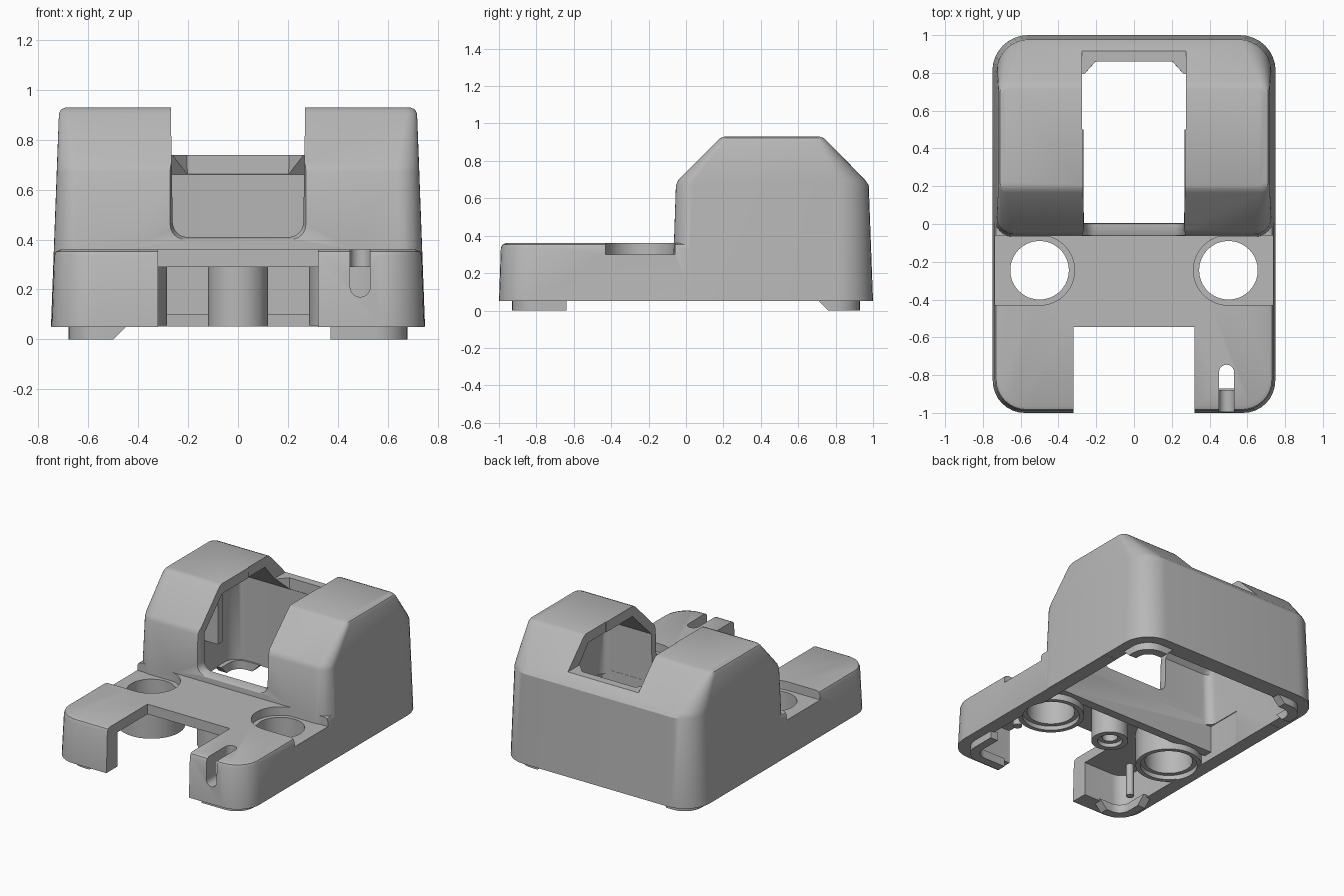
import bpy, bmesh, math

if "Cube" in bpy.data.objects:
    bpy.data.objects.remove(bpy.data.objects["Cube"], do_unlink=True)

grey = bpy.data.materials.new("light_grey_plastic")
grey.use_nodes = True
COLOUR = (0.48, 0.48, 0.48, 1)
grey.diffuse_color = COLOUR
grey.node_tree.nodes["Principled BSDF"].inputs["Base Color"].default_value = COLOUR


def loft(name, loops):
    """Closed solid skinned through loops with equal point counts."""
    bm = bmesh.new()
    rings = [[bm.verts.new(p) for p in loop] for loop in loops]
    n = len(rings[0])
    for a, b in zip(rings, rings[1:]):
        for i in range(n):
            j = (i + 1) % n
            bm.faces.new((a[i], a[j], b[j], b[i]))
    bm.faces.new(rings[0][::-1])
    bm.faces.new(rings[-1])
    bmesh.ops.recalc_face_normals(bm, faces=bm.faces[:])
    mesh = bpy.data.meshes.new(name)
    bm.to_mesh(mesh)
    bm.free()
    mesh.materials.append(grey)
    ob = bpy.data.objects.new(name, mesh)
    bpy.context.scene.collection.objects.link(ob)
    return ob


def rounded(z, hx, y0, y1, rf, rb, n=8):
    """Rounded rectangle with its own front and back corner radius."""
    pts = []
    corners = ((hx - rb, y1 - rb, rb), (rb - hx, y1 - rb, rb),
               (rf - hx, y0 + rf, rf), (hx - rf, y0 + rf, rf))
    for k, (cx, cy, r) in enumerate(corners):
        for i in range(n + 1):
            a = math.pi / 2 * (k + i / n)
            pts.append((cx + r * math.cos(a), cy + r * math.sin(a), z))
    return pts


def stack(name, slices):
    return loft(name, [rounded(*s) for s in slices])


def rect(x0, x1, y0, y1, z):
    return [(x0, y0, z), (x1, y0, z), (x1, y1, z), (x0, y1, z)]


def box(name, x, y, z):
    return loft(name, [rect(*x, *y, h) for h in z])


def cylinder(name, centre, r, span, axis="z", n=48):
    """Cylinder on z (centre is x, y) or on y (centre is x, z)."""
    def ring(t):
        out = []
        for i in range(n):
            a = 2 * math.pi * i / n
            u, v = centre[0] + r * math.cos(a), centre[1] + r * math.sin(a)
            out.append((u, v, t) if axis == "z" else (u, t, v))
        return out
    return loft(name, [ring(t) for t in span])


def combine(target, tool, op="DIFFERENCE"):
    """Bake a boolean into target and discard the tool."""
    mod = target.modifiers.new("join", "BOOLEAN")
    mod.operation, mod.solver, mod.object = op, "EXACT", tool
    deps = bpy.context.evaluated_depsgraph_get()
    mesh = bpy.data.meshes.new_from_object(target.evaluated_get(deps))
    target.modifiers.clear()
    target.data = mesh
    bpy.data.objects.remove(tool, do_unlink=True)


def window_section(y, hw, floor, r=0.06, n=6):
    """U-shaped opening, slightly wider at its top."""
    right = [(hw + 0.012, 1.2)]
    for i in range(n + 1):
        a = -math.pi / 2 * i / n
        right.append((hw - r + r * math.cos(a), floor + r + r * math.sin(a)))
    return [(x, y, z) for x, z in right + [(-x, z) for x, z in right[::-1]]]


# Low front deck with a softened top edge
housing = stack("housing", [
    (0.05, 0.748, -1.0, 0.6, 0.17, 0.05),
    (0.335, 0.738, -0.99, 0.6, 0.17, 0.05),
    (0.352, 0.730, -0.982, 0.59, 0.16, 0.05),
    (0.36, 0.712, -0.964, 0.58, 0.15, 0.05)])

# Round recesses that run out through the deck sides
for s in (-1, 1):
    combine(housing, cylinder("recess", (s * 0.5, -0.245), 0.185, (0.3, 0.6), n=64))
    combine(housing, box("recess_side", sorted((s * 0.5, s * 0.9)),
                         (-0.43, -0.06), (0.3, 0.6)))

# Tall rear body with sloping front and back shoulders
tower = stack("tower", [
    (0.051, 0.75, -0.075, 1.0, 0.10, 0.19),
    (0.67, 0.727, -0.054, 0.977, 0.09, 0.17),
    (0.70, 0.726, -0.040, 0.956, 0.09, 0.16),
    (0.905, 0.718, 0.165, 0.755, 0.045, 0.05),
    (0.922, 0.710, 0.184, 0.736, 0.04, 0.045),
    (0.93, 0.690, 0.205, 0.715, 0.03, 0.03)])
combine(housing, tower, "UNION")

# Hollow interior of tower and deck
combine(housing, stack("tower_cavity", [
    (-0.1, 0.655, 0.0, 0.885, 0.06, 0.1),
    (0.66, 0.635, 0.005, 0.862, 0.06, 0.1),
    (0.86, 0.625, 0.21, 0.69, 0.04, 0.04)]))
combine(housing, stack("deck_cavity", [
    (-0.1, 0.654, -0.88, 0.3, 0.1, 0.05),
    (0.29, 0.65, -0.88, 0.3, 0.1, 0.05)]))

# Central bay: flared front window, chamfered rear corners, lowered rear sill
combine(housing, loft("bay", [window_section(*s) for s in (
    (-0.3, 0.295, 0.38), (-0.072, 0.29, 0.385), (-0.06, 0.272, 0.4),
    (-0.03, 0.262, 0.41), (0.79, 0.262, 0.41), (0.86, 0.2, 0.41))]))
combine(housing, box("rear_sill", (-0.274, 0.274), (0.5, 1.2), (0.74, 1.3)))

# Front notch
combine(housing, box("notch", (-0.32, 0.32), (-1.2, -0.545), (-0.2, 1)))

# Cable slot down the front wall and along the deck
SX, SR = 0.49, 0.04
combine(housing, cylinder("slot_low", (SX, 0.21), SR, (-1.2, -0.84), "y"))
combine(housing, box("slot_front", (SX - SR, SX + SR), (-1.2, -0.84), (0.21, 0.6)))
combine(housing, box("slot_top", (SX - SR, SX + SR), (-1.1, -0.785), (0.25, 0.61)))
combine(housing, cylinder("slot_end", (SX, -0.785), SR, (0.24, 0.62)))

# Cross wall under the window
combine(housing, box("cross_wall", (-0.68, 0.68), (-0.06, 0.004), (0.1, 0.32)), "UNION")

# Sockets with through holes and a counterbore below
for s in (-1, 1):
    c = (s * 0.5, -0.245)
    combine(housing, box("socket_floor", sorted((s * 0.5, s * 0.7)),
                         (-0.45, -0.04), (0.26, 0.297)), "UNION")
    combine(housing, cylinder("socket", c, 0.215, (0.055, 0.298), n=64), "UNION")
    combine(housing, cylinder("socket_hole", c, 0.155, (-0.2, 0.5), n=64))
    combine(housing, cylinder("socket_step", c, 0.185, (-0.2, 0.085), n=64))

# Screw post between the sockets
post = (0, -0.245)
combine(housing, cylinder("post", post, 0.12, (0.052, 0.32)), "UNION")
combine(housing, cylinder("post_step", post, 0.08, (-0.2, 0.08)))
combine(housing, cylinder("post_bore", post, 0.05, (-0.2, 0.24)))

parts = [housing]

# Corner feet cut from a locating ring just inside the rim
feet = {
    "front_left_foot": [rect(0.37, 0.9, -1.1, -0.64, z) for z in (-0.1, 0.2)],
    "front_right_foot": [rect(-0.9, x, -1.1, y, z)
                         for x, y, z in ((-0.5, -0.7, 0), (-0.44, -0.64, 0.06))],
    "back_left_foot": [rect(x, 0.9, y, 1.1, z)
                       for x, y, z in ((0.5, 0.76, 0), (0.44, 0.7, 0.06))],
    "back_right_foot": [rect(-0.9, x, y, 1.1, z)
                        for x, y, z in ((-0.5, 0.76, 0), (-0.44, 0.7, 0.06))],
}
for name, region in feet.items():
    foot = stack(name, [(z, 0.68, -0.93, 0.93, 0.13, 0.13) for z in (0, 0.06)])
    combine(foot, stack("inside", [(z, 0.62, -0.87, 0.87, 0.08, 0.08)
                                   for z in (-0.1, 0.2)]))
    combine(foot, loft("corner", region), "INTERSECT")
    parts.append(foot)

# Pins under the deck and guide ribs inside the tower
parts.append(cylinder("right_pin", (-0.57, -0.72), 0.025, (0.06, 0.3), n=24))
parts.append(cylinder("left_pin", (0.42, -0.68), 0.03, (0.2, 0.3), n=24))
for side, s in (("left", 1), ("right", -1)):
    parts.append(box(side + "_guide_rib", sorted((s * 0.54, s * 0.66)),
                     (0.55, 0.6), (0.3, 0.8)))

bpy.ops.object.select_all(action="DESELECT")
for ob in parts:
    ob.select_set(True)
bpy.context.view_layer.objects.active = housing
bpy.ops.object.shade_smooth_by_angle(angle=math.radians(28))
